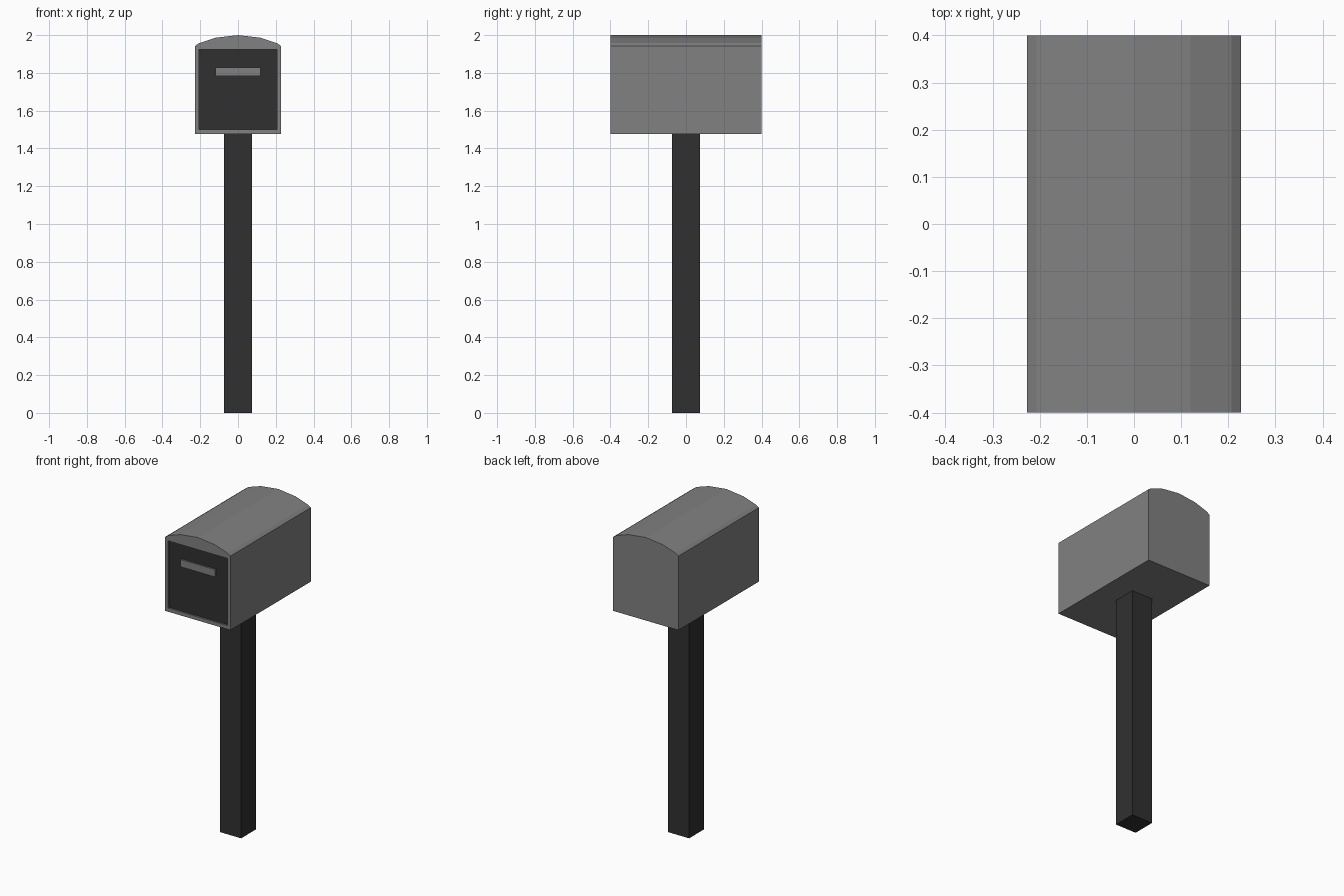
import bpy, bmesh

if "Cube" in bpy.data.objects:
    bpy.data.objects.remove(bpy.data.objects["Cube"])


def material(name, v):
    m = bpy.data.materials.new(name)
    m.diffuse_color = (v, v, v, 1)
    m.use_nodes = True
    m.node_tree.nodes["Principled BSDF"].inputs["Base Color"].default_value = m.diffuse_color
    return m


def finish(name, bm, mat):
    bmesh.ops.recalc_face_normals(bm, faces=bm.faces)
    me = bpy.data.meshes.new(name)
    bm.to_mesh(me)
    bm.free()
    me.materials.append(mat)
    ob = bpy.data.objects.new(name, me)
    bpy.context.collection.objects.link(ob)
    return ob


def prism(name, outline, y0, y1, mat):
    # extrude an xz outline along y
    bm = bmesh.new()
    face = bm.faces.new([bm.verts.new((x, y0, z)) for x, z in outline])
    ext = bmesh.ops.extrude_face_region(bm, geom=[face])["geom"]
    for v in ext:
        if isinstance(v, bmesh.types.BMVert):
            v.co.y = y1
    return finish(name, bm, mat)


def rect(x, z0, z1):
    return [(-x, z0), (x, z0), (x, z1), (-x, z1)]


def cut(ob, cutter):
    cutter.hide_render = True
    cutter.hide_set(True)
    mod = ob.modifiers.new("cut", 'BOOLEAN')
    mod.operation = 'DIFFERENCE'
    mod.solver = 'EXACT'
    mod.object = cutter
    bpy.context.view_layer.objects.active = ob
    bpy.ops.object.modifier_apply(modifier=mod.name)
    bpy.data.objects.remove(cutter)


dark = material("dark", 0.03)
grey = material("grey", 0.22)

# Box with arched roof and a shallow front recess
half = [(0.227, 1.477), (0.227, 1.943), (0.207, 1.957), (0.12, 1.986)]
outline = half + [(0, 2.0)] + [(-x, z) for x, z in reversed(half)]
body = prism("mailbox_body", outline, -0.4, 0.4, grey)
cut(body, prism("recess_cutter", rect(0.207, 1.50, 1.923), -0.45, -0.38, grey))

# Door plate with a raised handle
prism("door", rect(0.207, 1.50, 1.923), -0.39, -0.38, dark)
prism("door_handle", rect(0.12, 1.783, 1.829), -0.4, -0.385, grey)

# Square post
prism("post", [(-0.073, 0), (0.073, 0), (0.073, 1.477), (-0.073, 1.477)],
      -0.073, 0.073, dark)
